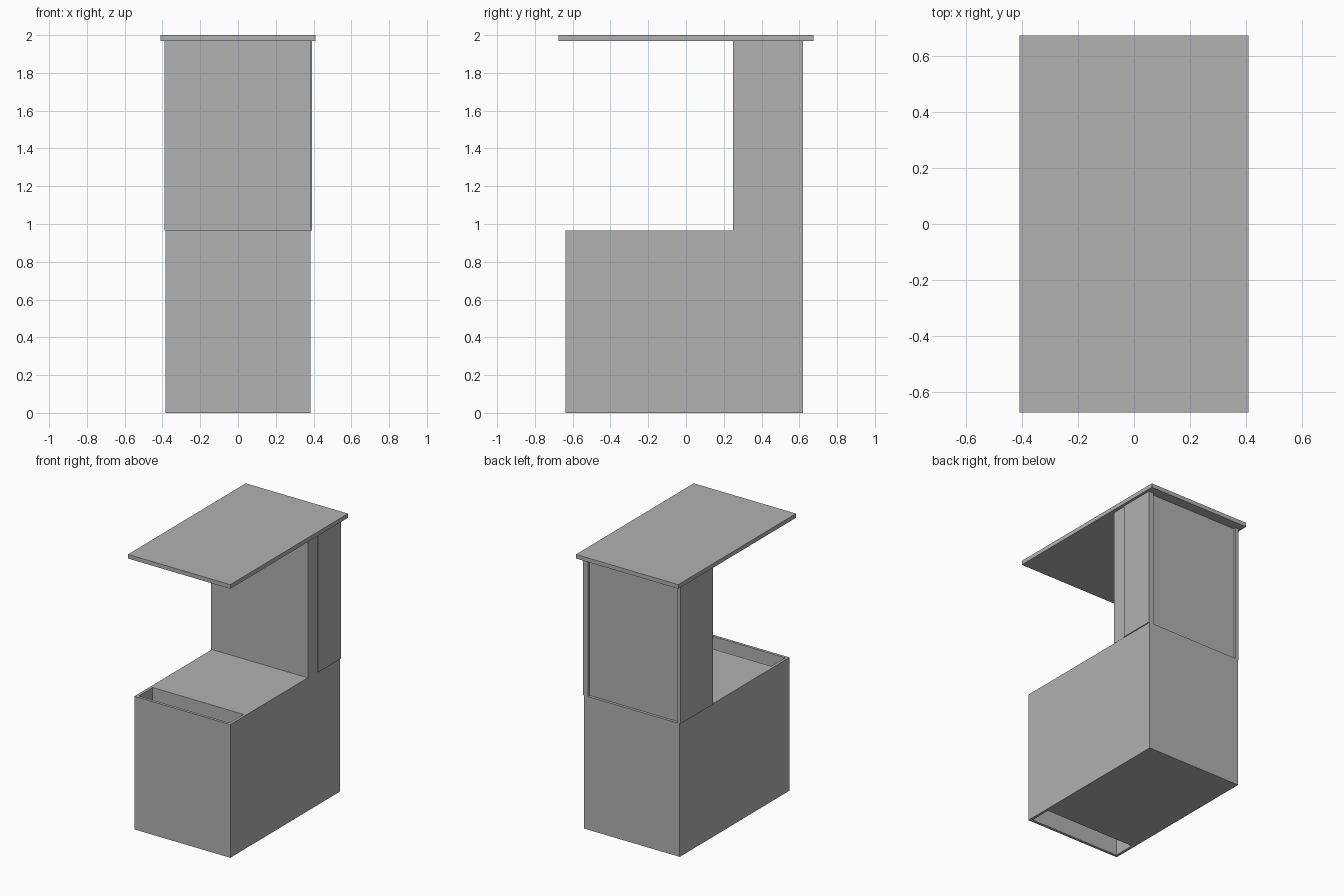
import bpy

if "Cube" in bpy.data.objects:
    bpy.data.objects.remove(bpy.data.objects["Cube"])

grey = bpy.data.materials.new("plain_grey")
grey.diffuse_color = (0.445, 0.445, 0.445, 1.0)
grey.use_nodes = True
grey.node_tree.nodes["Principled BSDF"].inputs["Base Color"].default_value = grey.diffuse_color


def box(name, x, y, z):
    """Axis-aligned box from (min, max) ranges."""
    bpy.ops.mesh.primitive_cube_add(size=1)
    ob = bpy.context.object
    ob.name = name
    ob.location = [(r[0] + r[1]) / 2 for r in (x, y, z)]
    ob.scale = [r[1] - r[0] for r in (x, y, z)]
    bpy.ops.object.transform_apply(location=True, rotation=False, scale=True)
    ob.data.materials.append(grey)
    return ob


BASE_TOP, ROOF_BOTTOM = 0.965, 1.97
BACK, COLUMN_FRONT = 0.62, 0.25

# Counter base with a narrow open shaft behind its front panel
base = box("counter_base", (-0.384, 0.384), (-0.637, BACK), (0, BASE_TOP))
cutter = box("shaft_cutter", (-0.364, 0.364), (-0.617, -0.457), (-0.1, 1.1))
cut = base.modifiers.new("shaft", "BOOLEAN")
cut.operation = "DIFFERENCE"
cut.solver = "EXACT"
cut.object = cutter
bpy.context.view_layer.objects.active = base
bpy.ops.object.modifier_apply(modifier=cut.name)
bpy.data.objects.remove(cutter)

# Upright cabinet with a back panel set in between its side panels
height = (BASE_TOP, ROOF_BOTTOM)
box("cabinet_body", (-0.364, 0.385), (COLUMN_FRONT, 0.36), height)
box("cabinet_core", (-0.364, 0.352), (0.36, BACK - 0.02), height)
box("left_side_panel", (-0.39, -0.364), (COLUMN_FRONT, BACK), height)
box("right_side_panel", (0.352, 0.391), (0.36, BACK), height)

# Overhanging roof board
box("roof_board", (-0.41, 0.41), (-0.674, 0.674), (ROOF_BOTTOM, 2.0))
